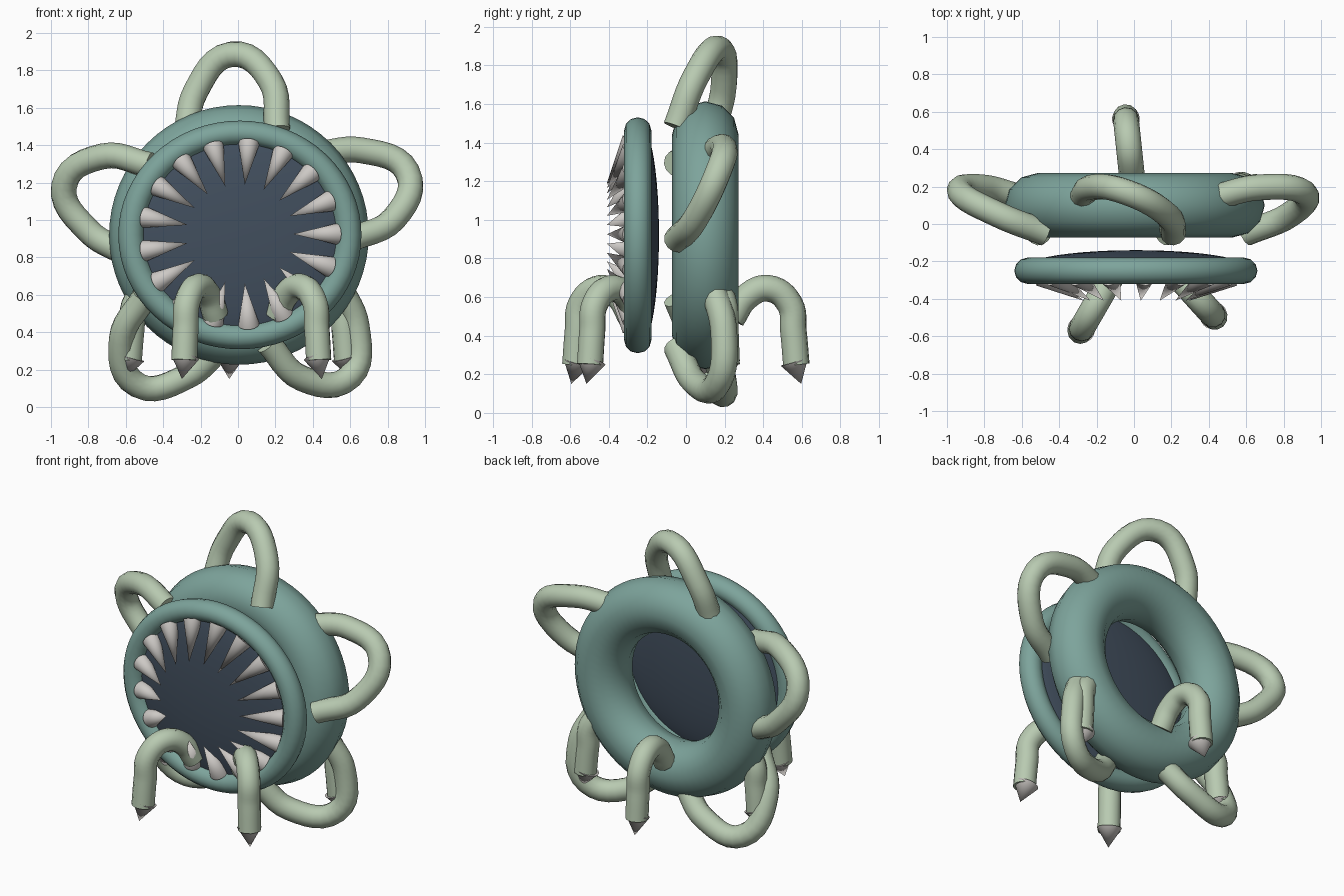
import bpy, math
from mathutils import Vector

if "Cube" in bpy.data.objects:
    bpy.data.objects.remove(bpy.data.objects["Cube"])


def material(name, color):
    m = bpy.data.materials.new(name)
    m.diffuse_color = (*color, 1)
    m.use_nodes = True
    m.node_tree.nodes["Principled BSDF"].inputs["Base Color"].default_value = m.diffuse_color
    return m


TEAL = material("teal skin", (0.205, 0.37, 0.33))
GREEN = material("pale green", (0.48, 0.59, 0.44))
DARK = material("dark slate", (0.054, 0.078, 0.112))
IVORY = material("ivory grey", (0.61, 0.585, 0.56))


def finish(name, mat, angle=50):
    ob = bpy.context.object
    ob.name = name
    ob.data.materials.clear()
    ob.data.materials.append(mat)
    bpy.ops.object.shade_smooth_by_angle(angle=math.radians(angle))
    return ob


def torus(name, loc, major, minor, scale_z=1.0):
    bpy.ops.mesh.primitive_torus_add(location=loc, rotation=(math.pi / 2, 0, 0),
                                     major_segments=64, minor_segments=12,
                                     major_radius=major, minor_radius=minor)
    ob = finish(name, TEAL)
    ob.scale = (1, scale_z, 1)


def tube(name, points, radius=0.069):
    cu = bpy.data.curves.new(name, 'CURVE')
    cu.dimensions = '3D'
    cu.bevel_depth = radius
    cu.bevel_resolution = 4
    cu.resolution_u = 6
    cu.use_fill_caps = True
    sp = cu.splines.new('BEZIER')
    sp.bezier_points.add(len(points) - 1)
    for bp, p in zip(sp.bezier_points, points):
        bp.co = p
        bp.handle_left_type = bp.handle_right_type = 'AUTO'
    ob = bpy.data.objects.new(name, cu)
    bpy.context.collection.objects.link(ob)
    bpy.ops.object.select_all(action='DESELECT')
    ob.select_set(True)
    bpy.context.view_layer.objects.active = ob
    bpy.ops.object.convert(target='MESH')
    finish(name, GREEN)


def cone(name, base, tip, radius):
    base, tip = Vector(base), Vector(tip)
    axis = tip - base
    bpy.ops.mesh.primitive_cone_add(vertices=24, radius1=radius, radius2=0,
                                    depth=axis.length, location=(base + tip) / 2,
                                    rotation=axis.to_track_quat('Z', 'Y').to_euler())
    finish(name, IVORY, 40)


# Ring body and mouth ring
torus("body_ring", (0.005, 0.10, 0.92), 0.522, 0.172)
torus("mouth_ring", (0.01, -0.25, 0.92), 0.58, 0.07, 0.94)

# Dark lens filling the mouth
bpy.ops.mesh.primitive_uv_sphere_add(segments=48, ring_count=24, location=(0.01, -0.23, 0.92),
                                     rotation=(math.pi / 2, 0, 0))
finish("mouth_lens", DARK).scale = (0.59, 0.56, 0.09)

# Teeth leaning inward and forward
for i in range(17):
    a = math.tau * i / 17
    c, s = math.cos(a), math.sin(a)
    cone(f"tooth_{i + 1}", (0.01 + 0.515 * c, -0.28, 0.925 + 0.485 * s),
         (0.01 + 0.285 * c, -0.41, 0.925 + 0.265 * s), 0.056)

# Looped arms around the body: (along the rim, outward, depth)
ARM = [(-0.28, 0.54, 0.14), (-0.225, 0.77, 0.195), (-0.04, 0.965, 0.17),
       (0.175, 0.82, 0.05), (0.21, 0.56, -0.05)]
for i in range(5):
    a = math.radians(90 - 72 * i)
    c, s = math.cos(a), math.sin(a)
    tube(f"arm_{i + 1}", [(r * c + t * s, y, 0.92 + r * s - t * c) for t, r, y in ARM])

# Bent legs spread around the base, each with a pointed claw: (outward, height)
LEG = [(0.28, 0.49), (0.355, 0.60), (0.47, 0.645), (0.58, 0.565), (0.60, 0.42), (0.615, 0.25)]
for i in range(5):
    a = math.radians(96 + 72 * i)

    def at(d, z):
        return (0.02 + d * math.cos(a), -0.04 + d * math.sin(a), z)

    tube(f"leg_{i + 1}", [at(d, z) for d, z in LEG])
    cone(f"claw_{i + 1}", at(0.605, 0.265), at(0.64, 0.15), 0.074)
